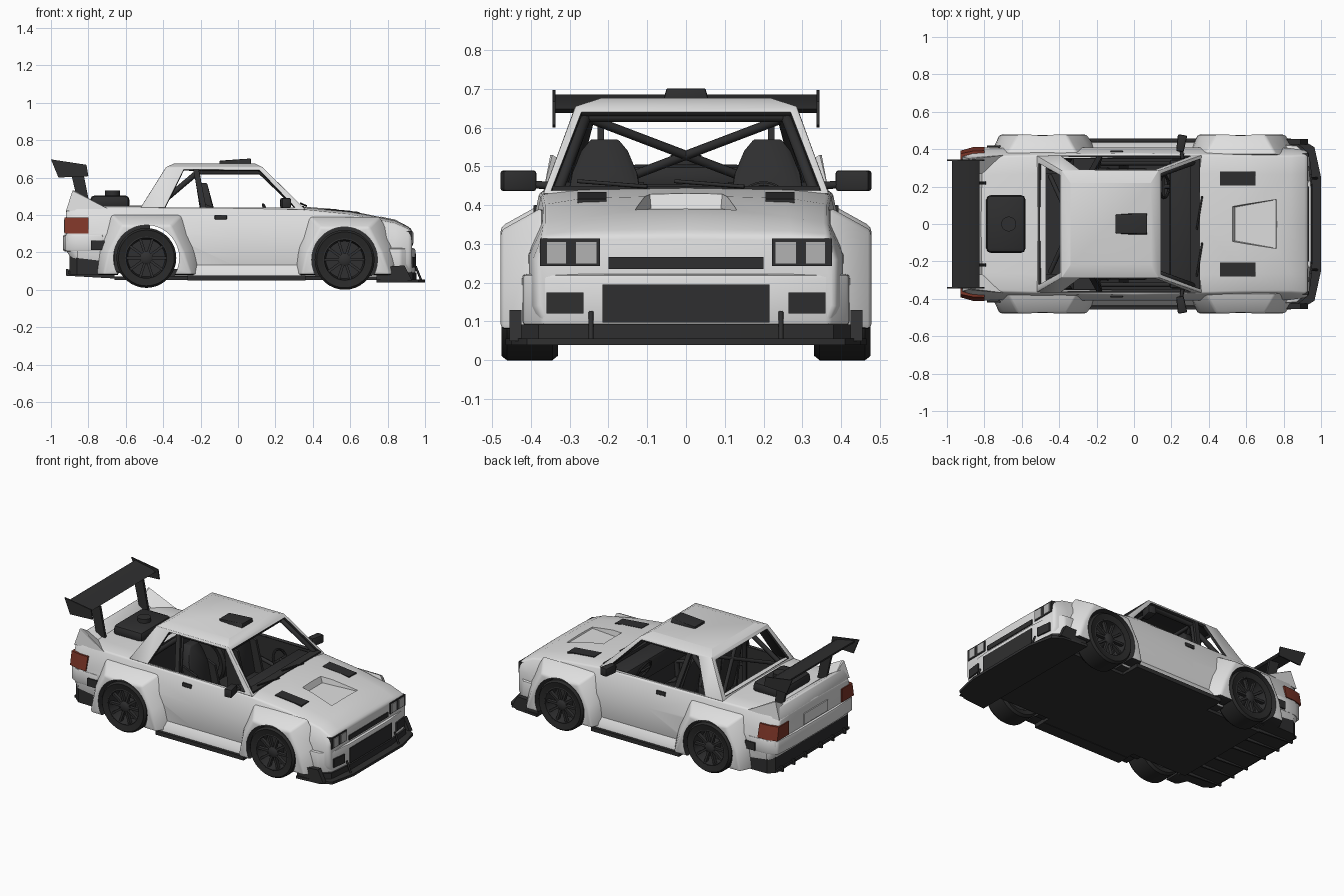
import bpy, bmesh, math
from mathutils import Vector, Matrix

if "Cube" in bpy.data.objects:
    bpy.data.objects.remove(bpy.data.objects["Cube"])

def material(name, r, g, b):
    m = bpy.data.materials.new(name)
    m.diffuse_color = (r, g, b, 1)
    m.use_nodes = True
    m.node_tree.nodes["Principled BSDF"].inputs["Base Color"].default_value = m.diffuse_color
    return m
WHITE = material("white paint", .74, .74, .74)
BLACK = material("black trim", .028, .028, .029)
TYRE = material("tyre rubber", .022, .022, .022)
RIM = material("dark rim", .03, .03, .031)
RED = material("tail light red", .2, .035, .02)
LENS = material("lamp lens", .45, .45, .45)

def apply_mod(o, kind, **props):
    m = o.modifiers.new(kind, kind)
    for k, v in props.items():
        setattr(m, k, v)
    bpy.context.view_layer.objects.active = o
    bpy.ops.object.modifier_apply(modifier=m.name)

def smooth(o, angle=35):
    bpy.ops.object.select_all(action='DESELECT')
    o.select_set(True)
    bpy.context.view_layer.objects.active = o
    bpy.ops.object.shade_smooth_by_angle(angle=math.radians(angle))

def make(name, bm, mat, bevel=0, thick=0, lining=None):
    bmesh.ops.remove_doubles(bm, verts=bm.verts, dist=1e-5)
    bmesh.ops.recalc_face_normals(bm, faces=bm.faces)
    me = bpy.data.meshes.new(name)
    bm.to_mesh(me)
    bm.free()
    o = bpy.data.objects.new(name, me)
    bpy.context.collection.objects.link(o)
    me.materials.append(mat)
    if lining:                                        # second colour for inner skin and rim
        me.materials.append(lining)
        apply_mod(o, 'SOLIDIFY', thickness=thick, offset=-1, material_offset=1, material_offset_rim=1)
    if bevel:
        apply_mod(o, 'BEVEL', width=bevel, segments=2, angle_limit=math.radians(28))
    smooth(o)
    return o

def hull(name, pts, mat, bevel=0):
    bm = bmesh.new()
    for p in pts:
        bm.verts.new(p)
    bmesh.ops.convex_hull(bm, input=bm.verts)
    bmesh.ops.dissolve_limit(bm, angle_limit=.01, verts=bm.verts, edges=bm.edges)
    return make(name, bm, mat, bevel)

def box(name, x0, x1, y0, y1, z0, z1, mat, bevel=0):
    return hull(name, [(x, y, z) for x in (x0, x1) for y in (y0, y1) for z in (z0, z1)], mat, bevel)

def prism(name, prof, y0, y1, mat, bevel=0):          # x-z outline extruded along y
    return hull(name, [(x, y, z) for x, z in prof for y in (y0, y1)], mat, bevel)

def plan(name, half, z0, z1, mat, bevel=0):           # x-y half outline mirrored, extruded in z
    return hull(name, [(x, s * y, z) for x, y in half for s in (1, -1) for z in (z0, z1)], mat, bevel)

def lathe(name, prof, c, s, mat, closed=False, n=36):  # (radius, y) profile turned round the axle
    bm = bmesh.new()
    rings = [[bm.verts.new((c[0] + r * math.cos(a), s * y, c[1] + r * math.sin(a)))
              for a in [2 * math.pi * i / n for i in range(n)]] for r, y in prof]
    for k in range(len(prof) - (0 if closed else 1)):
        p, q = rings[k], rings[(k + 1) % len(prof)]
        for i in range(n):
            j = (i + 1) % n
            bm.faces.new((p[i], p[j], q[j], q[i]))
    return make(name, bm, mat)

def tube(name, pts, r, mat=BLACK):
    cu = bpy.data.curves.new(name, 'CURVE')
    cu.dimensions = '3D'
    cu.bevel_depth, cu.bevel_resolution, cu.use_fill_caps = r, 2, True
    sp = cu.splines.new('POLY')
    sp.points.add(len(pts) - 1)
    for p, co in zip(sp.points, pts):
        p.co = (*co, 1)
    cu.materials.append(mat)
    o = bpy.data.objects.new(name, cu)
    bpy.context.collection.objects.link(o)

def cut(o, cutters):
    for c in cutters:
        apply_mod(o, 'BOOLEAN', object=c, operation='DIFFERENCE', solver='EXACT')

# Lower body: x, bottom, half width, crease height, shoulder width, shoulder height, centre height
SECT = [(-.92, .21, .385, .30, .35, .42, .43), (-.86, .12, .405, .30, .36, .44, .45),
        (-.50, .07, .41, .30, .37, .44, .45), (0, .07, .41, .28, .378, .435, .44),
        (.34, .07, .41, .28, .372, .43, .445), (.6, .07, .41, .28, .365, .402, .425),
        (.84, .08, .405, .27, .365, .355, .375), (.91, .09, .395, .26, .37, .325, .338), (.93, .09, .385, .26, .365, .315, .322)]
bm = bmesh.new()
rings = []
for x, zb, w, zm, wt, zt, zc in SECT:
    half = [(w - .02, zb), (w, zb + .05), (w, zm), (wt, zt), (wt - .1, zt + .7 * (zc - zt))]
    ring = half + [(0, zc)] + [(-y, z) for y, z in reversed(half)]
    rings.append([bm.verts.new((x, y, z)) for y, z in ring])
for p, q in zip(rings, rings[1:]):
    for i in range(len(p)):
        j = (i + 1) % len(p)
        bm.faces.new((p[i], p[j], q[j], q[i]))
bm.faces.new(rings[0])
bm.faces.new(rings[-1])
body = make("body", bm, WHITE, .01)

# Cutters for the wheel wells, cockpit and bonnet recess
WHEELS = [(-.49, .17), (.57, .16)]
wells = [lathe("well_cutter", [(0, .27), (.176, .27), (.176, .6), (0, .6)], c, s, BLACK)
         for c in WHEELS for s in (1, -1)]
cabin = box("cabin_cutter", -.47, .31, -.352, .352, .11, .6, BLACK)
dent = hull("bonnet_cutter", [(x, s * y, z) for x, y, z in ((.54, .09, .392), (.76, .13, .381), (.5, .1, .5), (.8, .14, .5)) for s in (1, -1)], BLACK)
cut(body, wells + [cabin, dent])

def paint_inside(o):                                  # black wells, cockpit and underside
    o.data.materials.clear()
    for m in (WHITE, BLACK):
        o.data.materials.append(m)
    for p in o.data.polygons:
        vs = [o.data.vertices[i].co for i in p.vertices]
        inside = all(abs(v.y) < .354 and -.472 < v.x < .312 and v.z < .46 for v in vs)
        well = any(all(math.hypot(v.x - c[0], v.z - c[1]) < .18 for v in vs) for c in WHEELS)
        under = p.normal.z < -.8 and p.center.z < .2
        p.material_index = int(inside or well or under)
    smooth(o)
paint_inside(body)

# Box wheel-arch flares
for (cx, cz), top in zip(WHEELS, (.345, .335)):
    for s in (1, -1):
        outer = [(-.23, .08), (-.205, .2), (-.13, top), (.13, top), (.20, .2), (.24, .08)]
        base = [(-.28, .08), (-.26, .25), (-.19, top + .06), (.19, top + .06), (.27, .25), (.31, .08)]
        f = hull("wheel_arch_flare", [(cx + x, s * .478, z) for x, z in outer]
                 + [(cx + x, s * .37, z) for x, z in base], WHITE, .012)
        cut(f, wells)
        paint_inside(f)
for c in wells + [cabin, dent]:
    bpy.data.objects.remove(c)

# Greenhouse: open window frames plus a crowned roof, lined in black
def frame(bm, outer, inner, fill=False):
    o, n = [bm.verts.new(p) for p in outer], [bm.verts.new(p) for p in inner]
    for i in range(4):
        j = (i + 1) % 4
        bm.faces.new((o[i], o[j], n[j], n[i]))
    if fill:
        bm.faces.new(n)
def pair(a, b):                                       # left/right mirrored quad
    return [(a[0], -a[1], a[2]), a, b, (b[0], -b[1], b[2])]
A, B, C, D = (.36, .368, .43), (.13, .285, .655), (-.385, .285, .655), (-.52, .365, .44)
bm = bmesh.new()
for s in (1, -1):
    flip = lambda p: (p[0], s * p[1], p[2])
    side = [(x, .366 - .08 * (z - .435) / .22, z) for x, z in ((-.39, .441), (.305, .441), (.115, .64), (-.29, .643))]
    frame(bm, [flip(p) for p in (D, A, B, C)], [flip(p) for p in side])
frame(bm, pair(A, B), pair((.352, .348, .438), (.146, .27, .64)))
frame(bm, pair(D, C), pair((-.511, .325, .455), (-.397, .262, .637)))
frame(bm, pair(B, C), pair((.09, .22, .676), (-.34, .22, .676)), True)
make("roof_and_pillars", bm, WHITE, .004, .018, BLACK)
plan("cowl", [(.3, .345), (.352, .345)], .43, .449, BLACK)

# Wheels
for c in WHEELS:
    for s in (1, -1):
        lathe("tyre", [(.112, .345), (.148, .33), (.16, .345), (.16, .462), (.149, .476), (.114, .468)], c, s, TYRE, True)
        lathe("rim", [(.113, .35), (.116, .467), (.108, .47), (.1, .39), (0, .39)], c, s, RIM)
        lathe("hub", [(.034, .39), (.034, .458), (.022, .466), (0, .466)], c, s, RIM, n=20)
        bm = bmesh.new()
        for k in range(10):
            bmesh.ops.create_cube(bm, size=1, matrix=Matrix.Translation((c[0], s * .448, c[1]))
                                  @ Matrix.Rotation(k * math.pi / 5, 4, 'Y') @ Matrix.Translation((.066, 0, 0))
                                  @ Matrix.Diagonal((.088, .022, .014, 1)))
        make("wheel_spokes", bm, RIM)

# Front bumper, grilles, splitter
plan("front_bumper", [(.76, .425), (.87, .42), (.93, .37), (.948, .2)], .09, .222, WHITE, .01)
box("lower_grille", .93, .952, -.215, .215, .098, .195, BLACK)
box("upper_grille", .9, .936, -.2, .2, .236, .266, BLACK)
plan("air_dam", [(.74, .44), (.87, .435), (.935, .38), (.955, .2)], .045, .092, BLACK)
plan("splitter", [(.74, .465), (.9, .45), (.965, .41), (1, .25)], .04, .056, BLACK)
for s in (1, -1):
    prism("splitter_side", [(.74, .05), (.93, .05), (.89, .13), (.74, .12)], s * .425, s * .455, BLACK)
    hull("bumper_duct", [(x + d, s * y, z) for x, y in ((.947, .265), (.935, .36)) for d in (-.02, .004) for z in (.12, .175)], BLACK)
    tube("splitter_strut", [(.95, s * .245, .125), (.98, s * .245, .05)], .006)
    box("headlight_housing", .9, .934, s * .222, s * .376, .243, .314, BLACK)
    box("headlight_inner_lens", .93, .939, s * .23, s * .285, .248, .306, LENS)
    box("headlight_outer_lens", .93, .939, s * .308, s * .36, .248, .306, LENS)
    # Bonnet vents, mirrors, handles, skirts, window pillars
    hull("bonnet_vent", [(x, s * y, z + d) for x, z in ((.46, .422), (.65, .404)) for y in (.205, .28) for d in (-.02, .012)], BLACK)
    hull("mirror", [(x, s * y, z) for x, y in ((.225, .39), (.265, .385), (.235, .48), (.285, .472)) for z in (.436, .49)], BLACK, .008)
    tube("mirror_arm", [(.26, s * .35, .45), (.25, s * .41, .455)], .01)
    hull("window_divider", [(x, s * y, z) for x, y, z in ((-.2, .362, .44), (-.17, .362, .44), (-.2, .345, .44), (-.17, .345, .44),
         (-.24, .29, .645), (-.21, .29, .645), (-.24, .275, .645), (-.21, .275, .645))], BLACK)
    box("door_handle", -.125, -.06, s * .375, s * .394, .375, .4, BLACK, .004)
    box("side_skirt", -.27, .36, s * .38, s * .458, .05, .075, BLACK)
    hull("side_sill", [(x, s * y, z) for x in (-.27, .34) for y, z in ((.4, .07), (.44, .07), (.435, .1), (.405, .14))], WHITE)
    # Rear lights, vents, diffuser fins
    hull("tail_light", [(x, s * y, z) for x, y, z in ((-.927, .27, .3), (-.927, .27, .385), (-.927, .392, .3), (-.927, .376, .385),
         (-.86, .411, .3), (-.86, .390, .385), (-.8, .413, .3), (-.8, .392, .385), (-.8, .27, .3), (-.8, .27, .385))], RED)
    box("rear_bumper_vent", -.785, -.715, s * .4, s * .419, .212, .262, BLACK)
    for y in (.08, .2, .32):
        prism("diffuser_fin", [(-.92, .075), (-.92, .11), (-.66, .1), (-.66, .06)], s * y - .005, s * y + .005, BLACK)
    # Wing endplates and supports
    prism("wing_endplate", [(-1, .697), (-.81, .668), (-.8, .607), (-.96, .6)], s * .337, s * .345, BLACK)
    prism("wing_support", [(-.9, .655), (-.83, .64), (-.79, .44), (-.85, .44)], s * .22 - .008, s * .22 + .008, BLACK)

# Rear end
plan("rear_bumper", [(-.72, .412), (-.87, .408), (-.925, .38), (-.935, .2)], .205, .295, WHITE, .01)
plan("rear_lower_valance", [(-.66, .408), (-.86, .403), (-.9, .37)], .08, .206, BLACK)
plan("diffuser", [(-.64, .38), (-.91, .37)], .085, .1, BLACK)
box("number_plate_recess", -.93, -.923, -.12, .12, .305, .375, WHITE)
hull("ducktail", [(x, y, z) for x, z in ((-.92, .42), (-.895, .487), (-.885, .487), (-.8, .44)) for y in (-.35, .35)], WHITE, .006)
for s in (1, -1):
    hull("ducktail_corner", [(-.92, s * .36, .42), (-.885, s * .35, .53), (-.89, s * .26, .48), (-.7, s * .368, .435), (-.8, s * .27, .44), (-.875, s * .345, .53)], WHITE)
prism("wing", [(-.972, .686), (-.968, .672), (-.9, .645), (-.84, .638), (-.825, .648), (-.85, .662), (-.9, .67)], -.338, .338, BLACK)
box("boot_tank", -.79, -.58, -.155, .155, .43, .505, BLACK, .025)
hull("tank_cap", [(-.67 + .04 * math.cos(a), .04 * math.sin(a), z) for a in [k * math.pi / 8 for k in range(16)] for z in (.5, .53)], BLACK)
hull("roof_scoop", [(-.1, s * .05, z) for s in (1, -1) for z in (.66, .69)]
     + [(.07, s * y, z) for s in (1, -1) for y, z in ((.062, .66), (.05, .702))], BLACK, .006)
box("floor_pan", -.66, .9, -.33, .33, .052, .072, BLACK)
box("floor_middle", -.27, .36, -.42, .42, .052, .069, BLACK)

# Interior: seats, dashboard, steering wheel
box("dashboard", .19, .32, -.345, .345, .3, .425, BLACK, .015)
for s in (1, -1):
    y = s * .21
    hull("seat_back", [(x + dx, y + t * w, z) for x, z, w in ((-.1, .18, .085), (-.15, .42, .095), (-.17, .48, .085), (-.185, .54, .06), (-.19, .57, .035))
                       for dx in (-.03, .025) for t in (1, -1)], BLACK, .012)
    box("seat_cushion", -.12, .07, y - .09, y + .09, .13, .22, BLACK, .015)
    for t in (1, -1):
        prism("seat_bolster", [(-.15, .18), (-.03, .22), (-.08, .42), (-.18, .46)], y + t * .085, y + t * .102, BLACK)
bpy.ops.mesh.primitive_torus_add(major_radius=.06, minor_radius=.008, major_segments=24, minor_segments=8,
                                 location=(.16, .2, .4), rotation=(0, math.radians(65), 0))
bpy.context.object.name = "steering_wheel"
bpy.context.object.data.materials.append(BLACK)
tube("steering_column", [(.16, .2, .4), (.25, .2, .37)], .012)
tube("steering_spoke", [(.16, .14, .4), (.16, .26, .4)], .007)

# Roll cage and wipers
tube("cage_main_hoop", [(-.19, -.325, .11), (-.19, -.325, .44), (-.22, -.258, .63), (-.22, .258, .63), (-.19, .325, .44), (-.19, .325, .11)], .015)
tube("cage_front_header", [(.125, -.25, .628), (.125, .25, .628)], .013)
for s in (1, -1):
    tube("cage_side_rail", [(-.22, s * .258, .63), (.12, s * .258, .63), (.318, s * .33, .44), (.29, s * .33, .12)], .015)
    tube("cage_rear_brace", [(-.22, s * .25, .625), (-.45, s * .3, .43)], .015)
    tube("cage_cross", [(-.22, s * .24, .62), (-.45, -s * .26, .43)], .012)
    tube("door_bar", [(-.19, s * .325, .33), (.29, s * .325, .22)], .012)
for y in (-.1, .15):
    tube("wiper", [(.365, y, .448), (.335, y - .18, .462)], .005)
